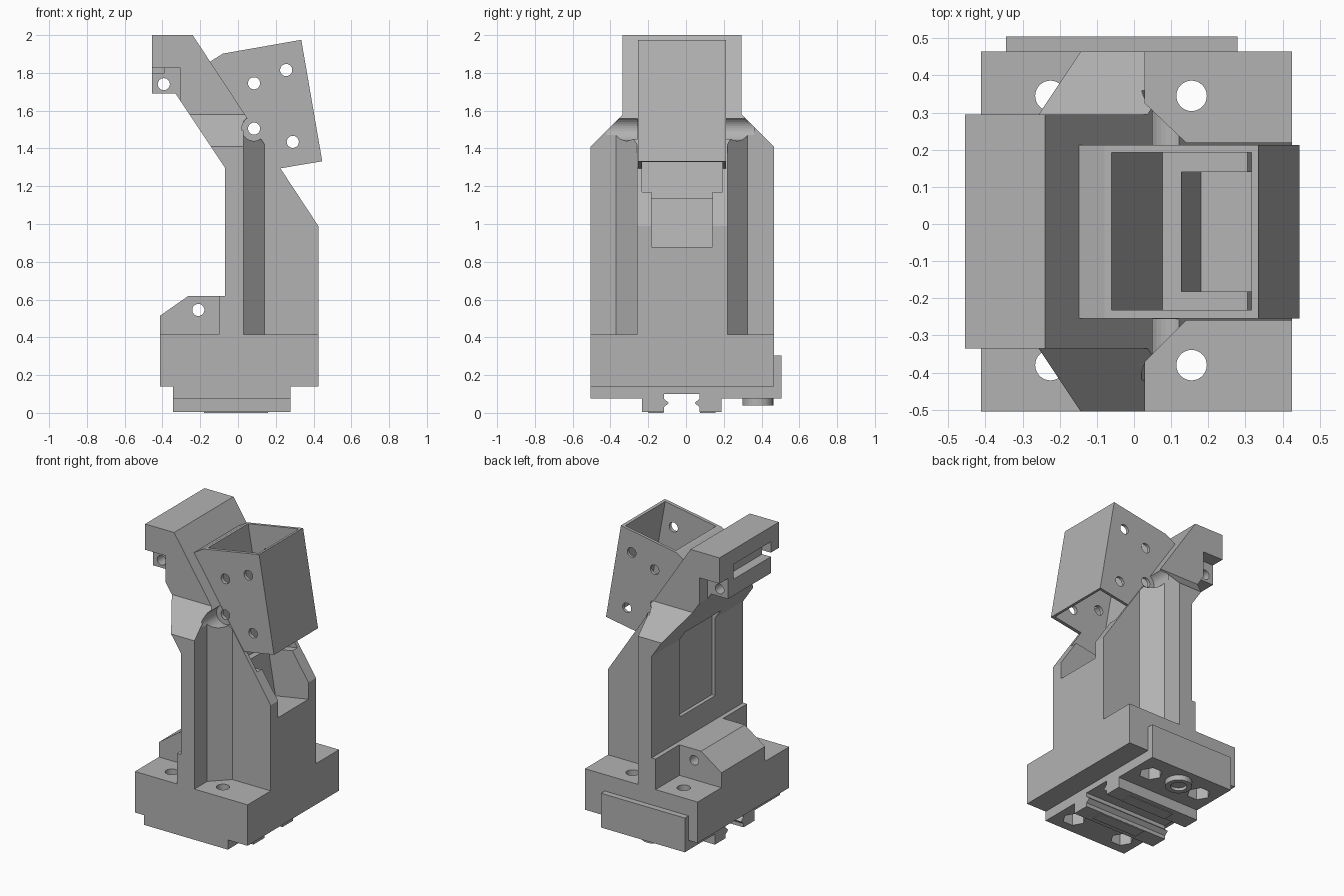
import bpy
import bmesh
from math import cos, sin, tau
from mathutils import Vector

if "Cube" in bpy.data.objects:
    bpy.data.objects.remove(bpy.data.objects["Cube"])

grey = bpy.data.materials.new("plain grey")
grey.use_nodes = True
grey.diffuse_color = (0.45, 0.45, 0.45, 1)
grey.node_tree.nodes["Principled BSDF"].inputs["Base Color"].default_value = (0.45, 0.45, 0.45, 1)


def prism(name, axis, pts, lo, hi):
    """Extrude a flat outline along x (y,z), y (x,z) or z (x,y)."""
    place = {"x": lambda a, b: (lo, a, b),
             "y": lambda a, b: (a, lo, b),
             "z": lambda a, b: (a, b, lo)}[axis]
    bm = bmesh.new()
    face = bm.faces.new([bm.verts.new(place(*p)) for p in pts])
    out = bmesh.ops.extrude_face_region(bm, geom=[face])
    move = Vector([hi - lo if axis == k else 0 for k in "xyz"])
    bmesh.ops.translate(bm, vec=move,
                        verts=[g for g in out["geom"] if isinstance(g, bmesh.types.BMVert)])
    bmesh.ops.recalc_face_normals(bm, faces=bm.faces)
    mesh = bpy.data.meshes.new(name)
    bm.to_mesh(mesh)
    bm.free()
    mesh.materials.append(grey)
    ob = bpy.data.objects.new(name, mesh)
    bpy.context.collection.objects.link(ob)
    return ob


def box(name, x, y, z):
    return prism(name, "z", [(x[0], y[0]), (x[1], y[0]), (x[1], y[1]), (x[0], y[1])], *z)


def rod(name, axis, centre, r, lo, hi, sides=32):
    pts = [(centre[0] + r * cos(tau * i / sides), centre[1] + r * sin(tau * i / sides))
           for i in range(sides)]
    return prism(name, axis, pts, lo, hi)


def combine(ob, tools, operation="DIFFERENCE"):
    """Apply boolean tools to an object and discard the tools."""
    for tool in tools:
        mod = ob.modifiers.new("cut", "BOOLEAN")
        mod.operation, mod.solver, mod.object = operation, "EXACT", tool
        tool.hide_render = True
        bpy.context.view_layer.update()
        deps = bpy.context.evaluated_depsgraph_get()
        mesh = bpy.data.meshes.new_from_object(ob.evaluated_get(deps))
        ob.modifiers.clear()
        ob.data = mesh
        bpy.data.objects.remove(tool)


# Shared dimensions
FRONT, BACK = -0.505, 0.465
PLATE_X = (-0.345, 0.278)
BOLTS = [(x, y) for x in (-0.225, 0.155) for y in (-0.38, 0.345)]


def bolt_cutters():
    holes = [rod("hole", "z", p, 0.041, -0.1, 0.6) for p in BOLTS]
    return holes + [rod("nut", "z", p, 0.072, -0.1, 0.17, 6) for p in BOLTS]


# Base block and the two plates under it
base = box("base_block", (-0.412, 0.425), (FRONT, BACK), (0.14, 0.415))
combine(base, bolt_cutters())
for name, y in (("front_under_plate", (FRONT, -0.232)), ("back_under_plate", (0.187, BACK))):
    plate = box(name, PLATE_X, y, (0.075, 0.14))
    combine(plate, bolt_cutters())
box("back_plate", PLATE_X, (BACK, 0.505), (0.075, 0.305))

# Rail clamp with a dovetail slot along x
clamp = box("rail_clamp", PLATE_X, (-0.232, 0.187), (0.005, 0.14))
half_slot = [(0.095, -0.05), (0.095, 0.03), (0.068, 0.052), (0.095, 0.075), (0.095, 0.1)]
mid = -0.0225
slot = [(mid + a, b) for a, b in half_slot] + [(mid - a, b) for a, b in reversed(half_slot)]
combine(clamp, [prism("slot", "x", slot, -0.6, 0.6)])
for y in (-0.16, 0.115):
    box("clamp_foot", (-0.18, 0.16), (y - 0.04, y + 0.04), (0, 0.006))

# Screw boss under the back plate
boss = rod("screw_boss", "z", (-0.035, 0.38), 0.082, 0.04, 0.08)
combine(boss, [rod("bore", "z", (-0.035, 0.38), 0.05, 0, 0.06)])

# Tower: side outline, end outline and floor plan intersected
side = [(-0.07, 0.41), (-0.07, 1.3), (-0.33, 1.69), (-0.455, 1.69), (-0.455, 2.0),
        (-0.24, 2.0), (0.425, 0.99), (0.425, 0.41)]
end = [(FRONT, 0.3), (FRONT, 1.41), (-0.335, 1.58), (-0.335, 2.1),
       (0.295, 2.1), (0.295, 1.58), (BACK, 1.41), (BACK, 0.3)]
plan = [(-0.6, FRONT), (0.03, FRONT), (0.03, -0.37), (0.14, -0.26), (0.5, -0.26),
        (0.5, 0.22), (0.14, 0.22), (0.03, 0.325), (0.03, BACK), (-0.6, BACK)]
tower = prism("tower", "y", side, -0.6, 0.6)
combine(tower, [prism("end", "x", end, -0.8, 0.8),
                prism("plan", "z", plan, 0.2, 2.3)], "INTERSECT")


# Tilted socket shared by the tower and the tube
def socket():
    return prism("socket", "y", [(-0.084, 2.04), (0.077, 1.13), (0.455, 1.197), (0.304, 2.04)],
                 -0.232, 0.193)


well = prism("well", "y", [(0.115, 1.21), (0.18, 0.835), (0.5, 0.89), (0.5, 1.21)], -0.182, 0.14)
pivot = (0.085, 1.505)
combine(tower, [
    socket(), well,
    # Round reliefs beside the pivot and the hole through it
    rod("relief", "y", pivot, 0.065, -0.42, -0.256),
    rod("relief", "y", pivot, 0.065, 0.213, 0.36),
    rod("pivot", "y", pivot, 0.032, -0.6, 0.6),
    # Head corner notches, strap slot and cross hole
    box("notch", (-0.6, -0.305), (-0.5, -0.25), (1.6, 1.827)),
    box("notch", (-0.6, -0.305), (0.205, 0.5), (1.6, 1.827)),
    box("slot", (-0.6, -0.39), (-0.25, 0.145), (1.8, 1.9)),
    rod("hole", "y", (-0.393, 1.74), 0.032, -0.6, 0.6),
    # Shallow panel in the rear of the column
    box("panel", (-0.6, -0.045), (-0.21, 0.165), (0.78, 1.36)),
])

# Tilted rectangular tube
tube = prism("tilted_tube", "y", [(0.335, 1.975), (-0.08, 1.902), (-0.15, 1.858),
                                  (0.22, 1.294), (0.446, 1.332)], -0.255, 0.212)
holes = [(0.085, 1.745), (0.255, 1.815), (0.29, 1.435), pivot]
combine(tube, [socket()] + [rod("hole", "y", p, 0.032, -0.6, 0.6) for p in holes])

# Low block and ledge behind the column
foot = prism("side_foot", "y", [(-0.412, 0.41), (-0.412, 0.515), (-0.262, 0.62),
                                (-0.09, 0.62), (-0.09, 0.41)], -0.25, 0.213)
combine(foot, [rod("hole", "y", (-0.21, 0.545), 0.032, -0.6, 0.6)])
box("foot_ledge", (-0.1, -0.06), (FRONT, BACK), (0.41, 0.62))
